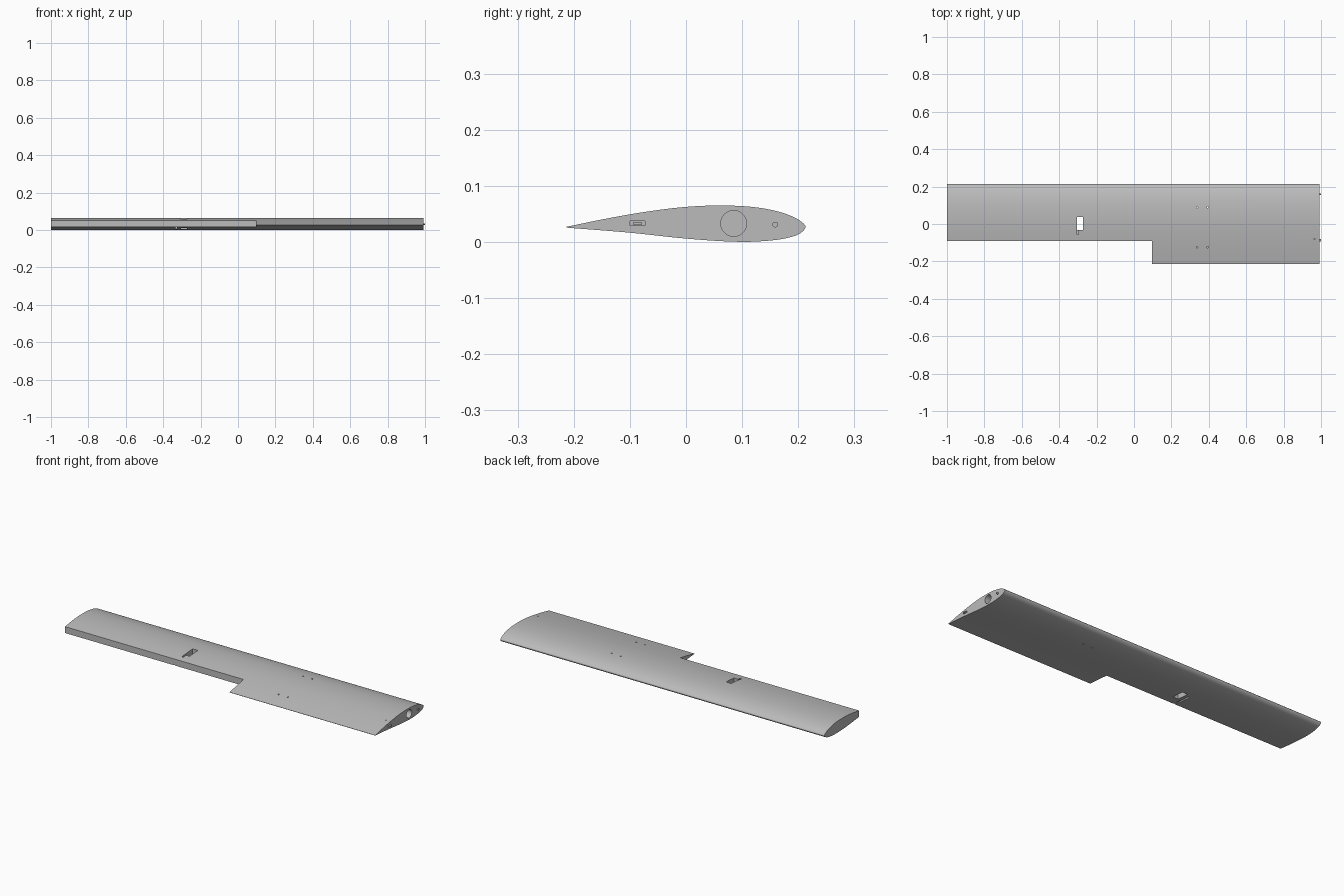
import bpy, bmesh, math
from mathutils import Matrix, Vector

if "Cube" in bpy.data.objects:
    bpy.data.objects.remove(bpy.data.objects["Cube"])

grey = bpy.data.materials.new("light_grey")
grey.use_nodes = True
COLOUR = (0.5, 0.5, 0.5, 1)
grey.diffuse_color = COLOUR
grey.node_tree.nodes["Principled BSDF"].inputs["Base Color"].default_value = COLOUR

ROOT, TIP = 0.992, -1.0


def new_object(name, bm):
    bmesh.ops.recalc_face_normals(bm, faces=bm.faces)
    mesh = bpy.data.meshes.new(name)
    bm.to_mesh(mesh)
    bm.free()
    obj = bpy.data.objects.new(name, mesh)
    bpy.context.collection.objects.link(obj)
    mesh.materials.append(grey)
    return obj


def box(name, low, high):
    bm = bmesh.new()
    low, high = Vector(low), Vector(high)
    bmesh.ops.create_cube(bm, size=1, matrix=Matrix.Translation((low + high) / 2)
                          @ Matrix.Diagonal((*(high - low), 1)))
    return new_object(name, bm)


def rod(name, centre, radius, length, axis, sides=32):
    bm = bmesh.new()
    turn = Matrix.Rotation(math.pi / 2, 4, "Y") if axis == "X" else Matrix()
    bmesh.ops.create_cone(bm, cap_ends=True, segments=sides, radius1=radius, radius2=radius,
                          depth=length, matrix=Matrix.Translation(centre) @ turn)
    return new_object(name, bm)


def spline(points, steps):
    """Smooth curve through a few profile points."""
    pts = [Vector(p) for p in points]
    pts = [2 * pts[0] - pts[1]] + pts + [2 * pts[-1] - pts[-2]]
    out = []
    for a, b, c, d in zip(pts, pts[1:], pts[2:], pts[3:]):
        # non-uniform tangents keep the unevenly spaced profile smooth
        t1, t2, t3 = ((q - p).length ** 0.5 for p, q in ((a, b), (b, c), (c, d)))
        m1 = (b - a) / t1 - (c - a) / (t1 + t2) + (c - b) / t2
        m2 = (c - b) / t2 - (d - b) / (t2 + t3) + (d - c) / t3
        for i in range(steps):
            u = i / steps
            out.append(b * (2*u**3 - 3*u**2 + 1) + m1 * t2 * (u**3 - 2*u**2 + u)
                       + c * (3*u**2 - 2*u**3) + m2 * t2 * (u**3 - u**2))
    return out + [pts[-2]]


# Wing panel: airfoil section swept along the span
outline = spline([(-.213, .027), (-.15, .040), (-.08, .0525), (0, .0625), (.07, .065),
                  (.13, .061), (.175, .051), (.203, .038), (.213, .027), (.203, .015),
                  (.175, .006), (.13, .001), (.085, .0005), (0, .006), (-.1, .0165),
                  (-.213, .0255)], 6)
bm = bmesh.new()
section = bm.faces.new([bm.verts.new((TIP, y, z)) for y, z in outline])
swept = bmesh.ops.extrude_face_region(bm, geom=[section], use_keep_orig=True)
bmesh.ops.translate(bm, vec=(ROOT - TIP, 0, 0),
                    verts=[g for g in swept["geom"] if isinstance(g, bmesh.types.BMVert)])
wing = new_object("wing_panel", bm)

# Openings: aileron bay, servo well, cable slots, spar tube and bolt holes
cutters = [
    box("aileron_cut", (-1.1, -.3, -.1), (.097, -.09, .2)),
    box("servo_well_cut", (-.305, -.033, -.1), (-.273, .038, .2)),
    box("servo_arm_slot_cut", (-.306, -.056, .03), (-.297, -.03, .2)),
    box("pushrod_slot_cut", (-.334, -.1, -.05), (-.325, .02, .017)),
    rod("spar_cut", (.8, .085, .033), .023, 1.2, "X", 48),
    box("plug_slot_cut", (.96, -.1, .029), (1.1, -.073, .037)),
    rod("plug_screw_cut", (.965, -.08, .06), .003, .05, "Z", 16),
]
for x in (.337, .394):
    cutters.append(rod("spar_bolt_cut", (x, .09, .03), .004, .2, "Z", 16))
    cutters.append(rod("rear_bolt_cut", (x, -.124, .055), .004, .04, "Z", 16))

bpy.context.view_layer.objects.active = wing
for cutter in cutters:
    cut = wing.modifiers.new("opening", "BOOLEAN")
    cut.operation = "DIFFERENCE"
    cut.solver = "EXACT"
    cut.object = cutter
    bpy.ops.object.modifier_apply(modifier=cut.name)
    bpy.data.objects.remove(cutter)

# Root fittings: locating pin and electrical plug
pin = rod("locating_pin", (.98, .159, .031), .005, .04, "X", 24)
plug = box("root_plug", (.97, -.094, .030), (1.0, -.079, .036))

bpy.ops.object.select_all(action="DESELECT")
for obj in (wing, pin):
    obj.select_set(True)
bpy.ops.object.shade_smooth_by_angle(angle=math.radians(30))
